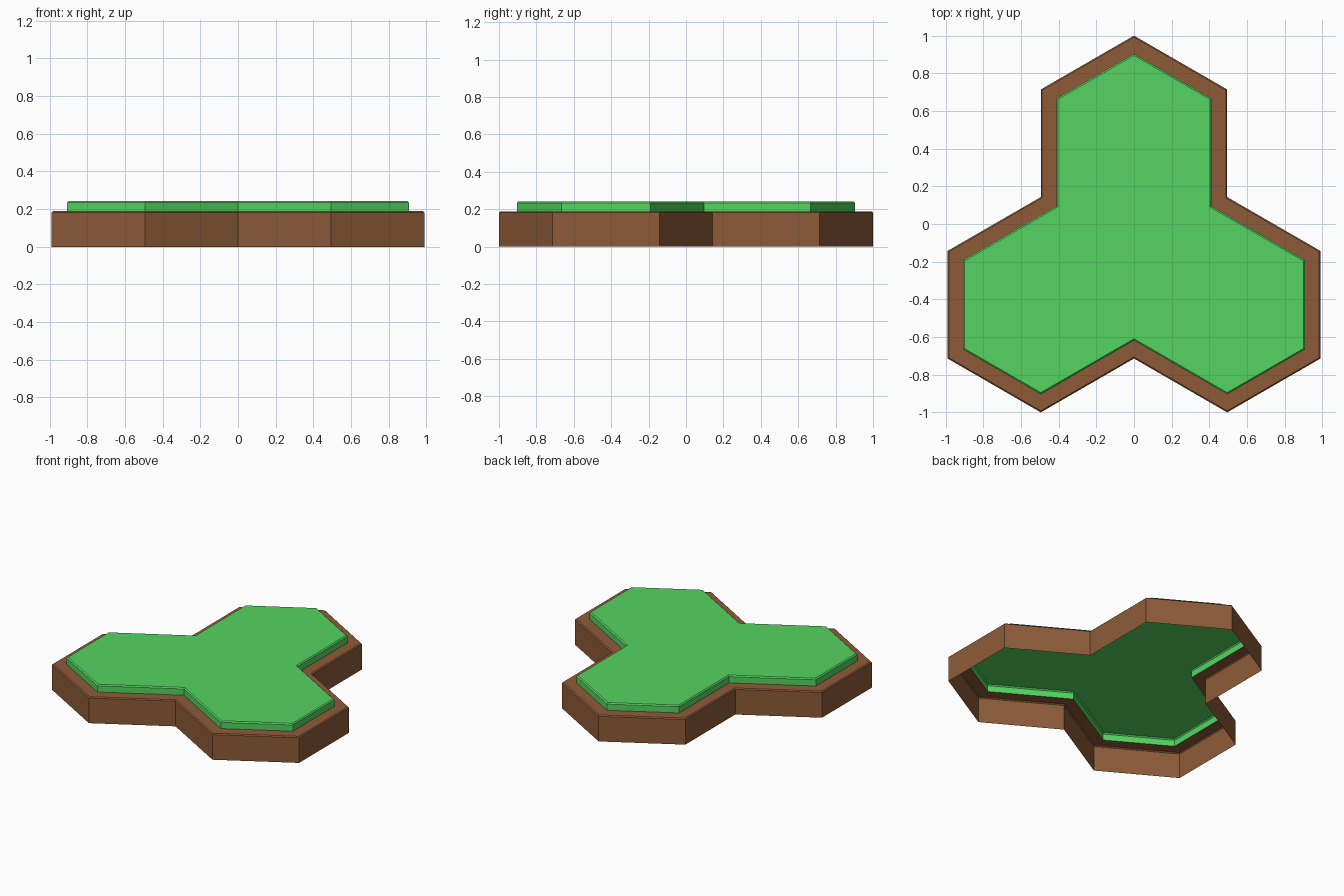
import bpy, bmesh, math
from mathutils import Vector

if "Cube" in bpy.data.objects:
    bpy.data.objects.remove(bpy.data.objects["Cube"])

R = 4 / 7                       # hexagon radius: three hexagons span 2 units in y
W = R * math.sqrt(3) / 2        # half width of one hexagon

# Outline of three joined hexagons, counter-clockwise
right = [(0, -1.25 * R), (W, -1.75 * R), (2 * W, -1.25 * R), (2 * W, -0.25 * R),
         (W, 0.25 * R), (W, 1.25 * R), (0, 1.75 * R)]
outline = [Vector(p) for p in right + [(-x, y) for x, y in right[-2:0:-1]]]


def inset(points, d):
    """Mitred inward offset of the outline."""
    result = []
    for i, p in enumerate(points):
        a = (p - points[i - 1]).normalized()
        b = (points[(i + 1) % len(points)] - p).normalized()
        n1, n2 = Vector((-a.y, a.x)), Vector((-b.y, b.x))
        result.append(p + (n1 + n2) * d / (1 + n1.dot(n2)))
    return result


def shell(name, profile, color, capped):
    """Sweep an (inset, height) profile round the outline."""
    bm = bmesh.new()
    rings = [[bm.verts.new((p.x, p.y, z)) for p in inset(outline, d)] for d, z in profile]
    n = len(outline)
    for low, high in zip(rings, rings[1:]):
        for i in range(n):
            j = (i + 1) % n
            bm.faces.new((low[i], low[j], high[j], high[i]))
    if capped:
        top = bm.faces.new(rings[-1])
        bmesh.ops.triangulate(bm, faces=[top])
    mesh = bpy.data.meshes.new(name)
    bm.to_mesh(mesh)
    bm.free()
    mat = bpy.data.materials.new(name + "_color")
    mat.diffuse_color = color
    mat.use_nodes = True
    mat.node_tree.nodes["Principled BSDF"].inputs["Base Color"].default_value = mat.diffuse_color
    mesh.materials.append(mat)
    obj = bpy.data.objects.new(name, mesh)
    bpy.context.collection.objects.link(obj)


# Earth: open-bottomed wall with a chamfered edge and a flat rim
shell("earth_base", [(0, 0), (0, 0.182), (0.007, 0.189), (0.083, 0.189)],
      (0.27, 0.105, 0.04, 1), False)

# Grass: raised step with a chamfered top edge
shell("grass_top", [(0.083, 0.189), (0.083, 0.234), (0.091, 0.242)],
      (0.09, 0.66, 0.12, 1), True)
